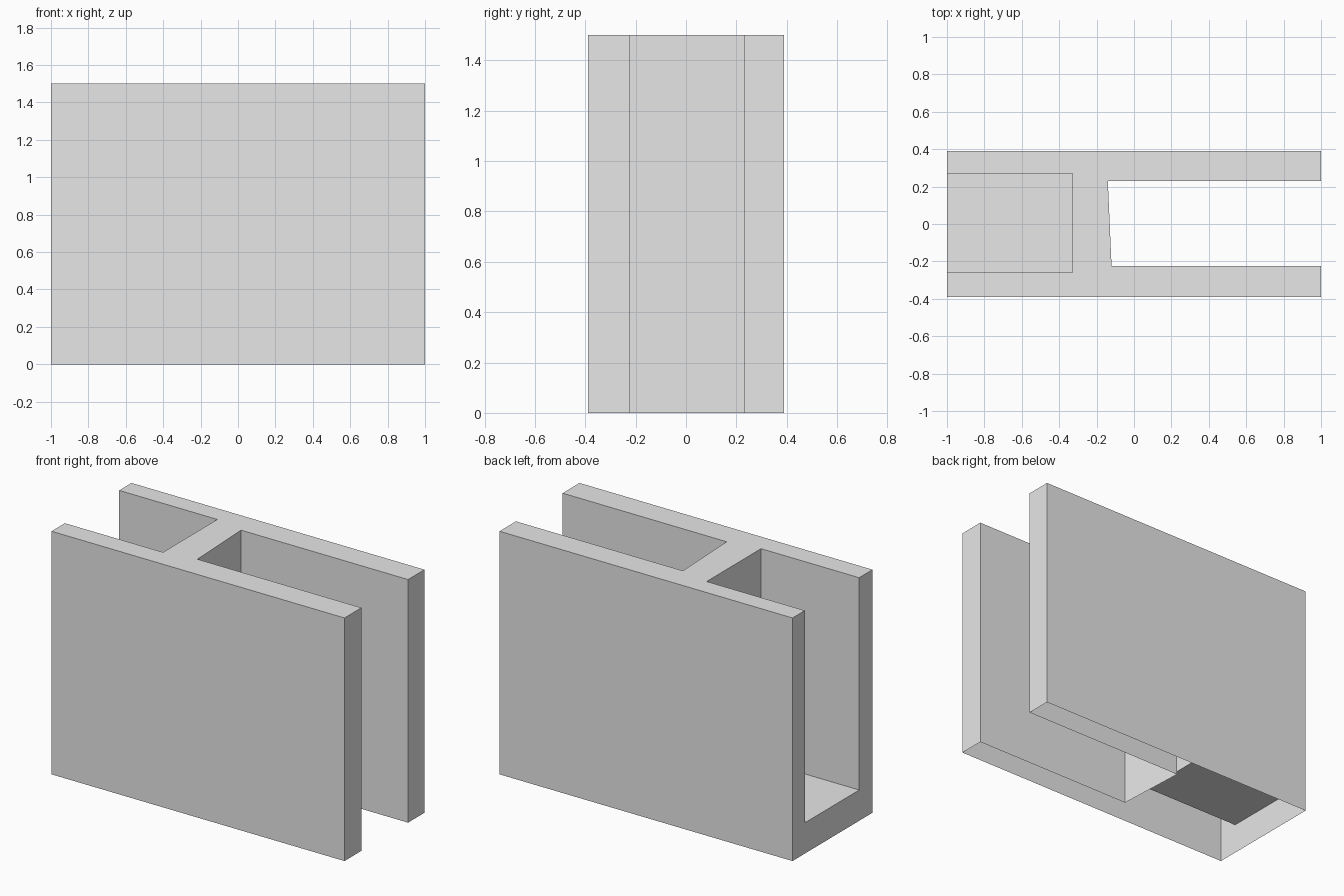
import bpy
import bmesh

cube = bpy.data.objects.get("Cube")
if cube:
    bpy.data.objects.remove(cube, do_unlink=True)

HEIGHT = 1.5
FLOOR = 0.19

grey = bpy.data.materials.new("plain grey")
grey.use_nodes = True
grey.diffuse_color = (0.8, 0.8, 0.8, 1)
grey.node_tree.nodes["Principled BSDF"].inputs["Base Color"].default_value = (0.8, 0.8, 0.8, 1)

# Plan of the block: outer sides, open slot, then the floored pocket
outer_and_slot = [(-1, -0.39), (1, -0.39), (1, -0.225), (-0.12, -0.225),
                  (-0.14, 0.23), (1, 0.23), (1, 0.39), (-1, 0.39)]
pocket = [(-1, 0.27), (-0.33, 0.27), (-0.33, -0.26), (-1, -0.26)]
plan = outer_and_slot + pocket

bm = bmesh.new()


def flat(points, z):
    """Add a level face at the given height."""
    bm.faces.new([bm.verts.new((x, y, z)) for x, y in points])


def wall(a, b, low, high):
    """Add an upright face along one plan edge."""
    corners = [(*a, low), (*b, low), (*b, high), (*a, high)]
    bm.faces.new([bm.verts.new(c) for c in corners])


# Top rim and upright walls; the underside stays open
flat(plan, HEIGHT)
for i, a in enumerate(plan):
    b = plan[(i + 1) % len(plan)]
    inside_pocket = a in pocket and b in pocket
    wall(a, b, FLOOR if inside_pocket else 0, HEIGHT)

# Pocket floor and the sill below it
flat(pocket[::-1], FLOOR)
wall(pocket[0], pocket[-1], 0, FLOOR)

bmesh.ops.remove_doubles(bm, verts=bm.verts, dist=0.0001)
mesh = bpy.data.meshes.new("slotted_block")
bm.to_mesh(mesh)
bm.free()
mesh.materials.append(grey)
block = bpy.data.objects.new("slotted_block", mesh)
bpy.context.collection.objects.link(block)
